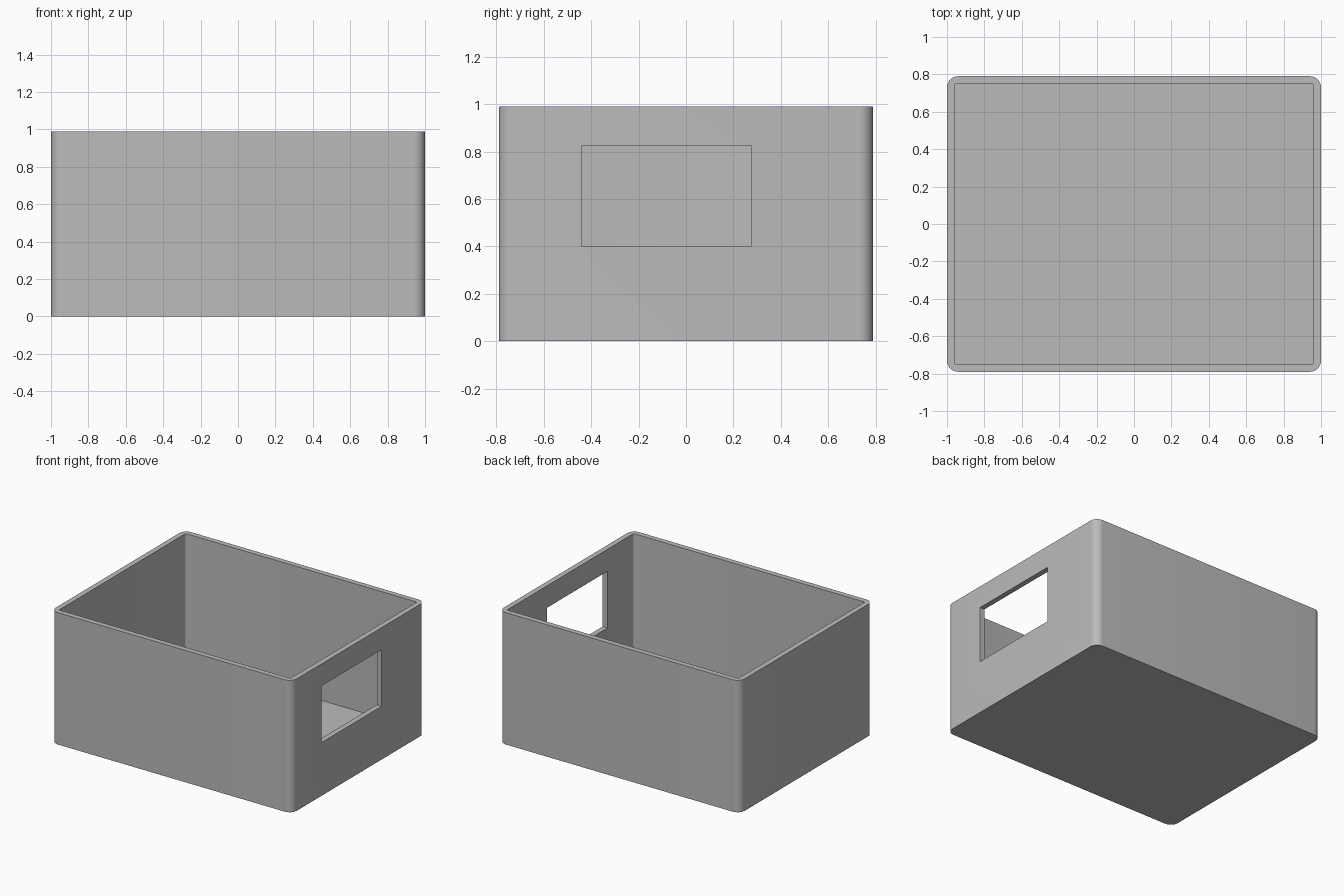
import bpy
import math

old = bpy.data.objects.get("Cube")
if old:
    bpy.data.objects.remove(old, do_unlink=True)

grey = bpy.data.materials.new("plain grey")
grey.use_nodes = True
colour = (0.5, 0.5, 0.5, 1)
grey.diffuse_color = colour
grey.node_tree.nodes["Principled BSDF"].inputs["Base Color"].default_value = colour

HALF_X, HALF_Y, HEIGHT, WALL = 1.0, 0.79, 0.99, 0.04


def rounded_outline(hx, hy, radius, steps):
    """Rounded rectangle, counter-clockwise."""
    points = []
    for quarter, (sx, sy) in enumerate([(1, 1), (-1, 1), (-1, -1), (1, -1)]):
        for i in range(steps + 1):
            a = math.pi / 2 * (quarter + i / steps)
            points.append((sx * (hx - radius) + radius * math.cos(a),
                           sy * (hy - radius) + radius * math.sin(a)))
    return points


def prism(name, outline, z0, z1):
    n = len(outline)
    verts = [(x, y, z) for z in (z0, z1) for x, y in outline]
    faces = [(i, (i + 1) % n, n + (i + 1) % n, n + i) for i in range(n)]
    faces += [tuple(reversed(range(n))), tuple(range(n, 2 * n))]
    mesh = bpy.data.meshes.new(name)
    mesh.from_pydata(verts, [], faces)
    mesh.materials.append(grey)
    obj = bpy.data.objects.new(name, mesh)
    bpy.context.collection.objects.link(obj)
    return obj


# Open box body with rounded upright corners
box = prism("box_body", rounded_outline(HALF_X, HALF_Y, 0.06, 10), 0, HEIGHT)

# Hollow interior and the window through the left wall
cavity = prism("cavity_cutter",
               rounded_outline(HALF_X - WALL, HALF_Y - WALL, 0.01, 4), WALL, HEIGHT + 0.2)
window = prism("window_cutter",
               [(0.9, -0.44), (1.1, -0.44), (1.1, 0.275), (0.9, 0.275)], 0.4, 0.825)

bpy.context.view_layer.objects.active = box
for cutter in (cavity, window):
    cut = box.modifiers.new(cutter.name, "BOOLEAN")
    cut.operation = "DIFFERENCE"
    cut.solver = "EXACT"
    cut.object = cutter
    bpy.ops.object.modifier_apply(modifier=cut.name)
    bpy.data.objects.remove(cutter, do_unlink=True)

# Smooth corners, crisp edges
bpy.ops.object.select_all(action="DESELECT")
box.select_set(True)
bpy.ops.object.shade_smooth_by_angle(angle=math.radians(30))
